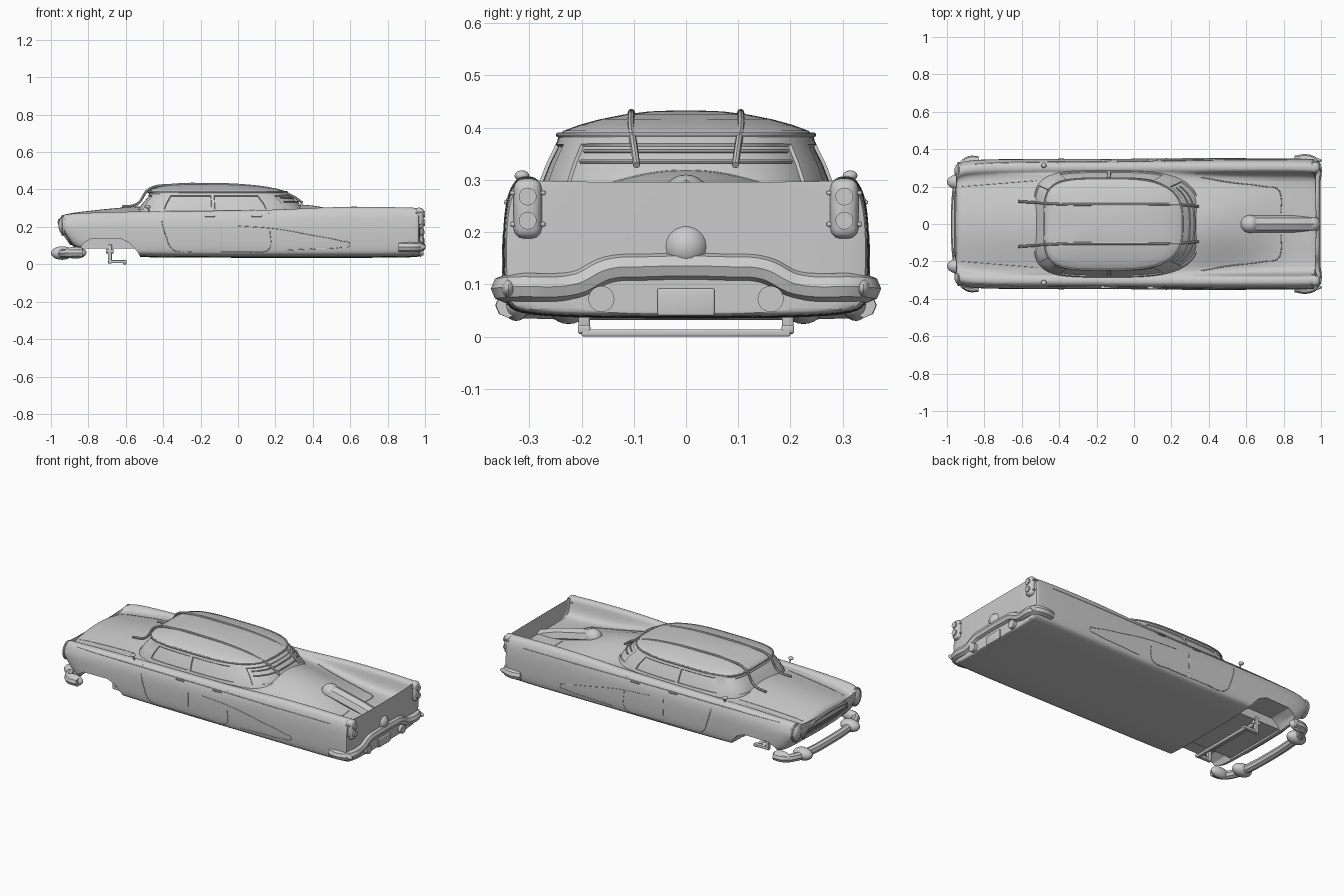
import bpy, bmesh, math
from math import sin, cos, pi
from mathutils import Vector, Matrix
from mathutils.bvhtree import BVHTree

if "Cube" in bpy.data.objects:
    bpy.data.objects.remove(bpy.data.objects["Cube"])

paint = bpy.data.materials.new("grey_paint")
paint.use_nodes = True
GREY = (0.6, 0.6, 0.6, 1)
paint.diffuse_color = GREY
paint.node_tree.nodes["Principled BSDF"].inputs["Base Color"].default_value = GREY


def finish(name, bm, smooth=True):
    """Turn a bmesh into a painted object."""
    bmesh.ops.recalc_face_normals(bm, faces=bm.faces)
    me = bpy.data.meshes.new(name)
    bm.to_mesh(me)
    bm.free()
    ob = bpy.data.objects.new(name, me)
    bpy.context.collection.objects.link(ob)
    me.materials.append(paint)
    if smooth:
        soften(ob)
    return ob


def soften(ob):
    bpy.ops.object.select_all(action='DESELECT')
    ob.select_set(True)
    bpy.context.view_layer.objects.active = ob
    bpy.ops.object.shade_smooth_by_angle(angle=math.radians(40))


def bake(ob):
    """Apply all modifiers, or turn a curve into a mesh."""
    dg = bpy.context.evaluated_depsgraph_get()
    me = bpy.data.meshes.new_from_object(ob.evaluated_get(dg))
    new = bpy.data.objects.new(ob.name, me)
    name = ob.name
    bpy.data.objects.remove(ob)
    new.name = name
    bpy.context.collection.objects.link(new)
    if not me.materials:
        me.materials.append(paint)
    soften(new)
    return new


def tube(name, pts, r, closed=False, smooth=True):
    cu = bpy.data.curves.new(name, 'CURVE')
    cu.dimensions = '3D'
    cu.bevel_depth, cu.bevel_resolution, cu.use_fill_caps = r, 2, True
    cu.resolution_u = 6
    sp = cu.splines.new('BEZIER' if smooth else 'POLY')
    if smooth:
        sp.bezier_points.add(len(pts) - 1)
        for b, p in zip(sp.bezier_points, pts):
            b.co = p
            b.handle_left_type = b.handle_right_type = 'AUTO'
    else:
        sp.points.add(len(pts) - 1)
        for b, p in zip(sp.points, pts):
            b.co = (*p, 1)
    sp.use_cyclic_u = closed
    ob = bpy.data.objects.new(name, cu)
    bpy.context.collection.objects.link(ob)
    return bake(ob)


def ball(name, loc, size):
    bm = bmesh.new()
    bmesh.ops.create_uvsphere(bm, u_segments=20, v_segments=12, radius=1)
    bmesh.ops.transform(bm, matrix=Matrix.Translation(loc) @ Matrix.Diagonal((*size, 1)), verts=bm.verts)
    return finish(name, bm)


def box(name, loc, size, bevel=0.0):
    bm = bmesh.new()
    bmesh.ops.create_cube(bm, size=1)
    bmesh.ops.transform(bm, matrix=Matrix.Translation(loc) @ Matrix.Diagonal((*size, 1)), verts=bm.verts)
    if bevel:
        bmesh.ops.bevel(bm, geom=bm.edges[:], offset=bevel, segments=3, profile=0.5, affect='EDGES')
    return finish(name, bm)


def rod(name, loc, r, depth):
    """Cylinder along x."""
    bm = bmesh.new()
    bmesh.ops.create_cone(bm, cap_ends=True, segments=20, radius1=r, radius2=r, depth=depth)
    bmesh.ops.transform(bm, matrix=Matrix.Translation(loc) @ Matrix.Rotation(pi / 2, 4, 'Y'), verts=bm.verts)
    return finish(name, bm)


def prism(name, profile, y0, y1):
    bm = bmesh.new()
    f = bm.faces.new([bm.verts.new((x, y0, z)) for x, z in profile])
    new = bmesh.ops.extrude_face_region(bm, geom=[f])["geom"]
    bmesh.ops.translate(bm, vec=(0, y1 - y0, 0), verts=[v for v in new if isinstance(v, bmesh.types.BMVert)])
    ob = finish(name, bm, False)
    ob.hide_render = True
    return ob


# Body shell: x, half width, bottom, fender top, valley, centre height
stations = [(-.955, .30, .09, .24, .215, .24), (-.945, .325, .08, .262, .23, .262),
            (-.90, .342, .065, .272, .24, .275), (-.75, .347, .045, .278, .255, .292),
            (-.5, .348, .037, .284, .278, .318), (-.2, .348, .035, .286, .28, .30),
            (.15, .35, .035, .29, .28, .31), (.33, .35, .035, .298, .265, .328),
            (.48, .351, .035, .306, .235, .305), (.65, .351, .035, .308, .208, .255),
            (.78, .351, .035, .307, .2, .212), (.92, .35, .037, .304, .198, .202),
            (.965, .347, .04, .302, .196, .2), (.975, .342, .045, .296, .19, .194)]


def section(w, zb, zf, zv, zc):
    yf, r = w - .046, .028
    return [(0, zb), (.6 * w, zb), (w - .02, zb + .008), (w - .004, zb + .03), (w, .13), (w, .2),
            (w - .006, zf - .045), (yf + r, zf - .016), (yf + .5 * r, zf), (yf - .5 * r, zf),
            (yf - r, zf - .012), (yf - r - .008, zv + .3 * (zf - zv)), (yf - r - .035, zv),
            (.15, zv + .55 * (zc - zv)), (.07, zv + .92 * (zc - zv)), (0, zc)]


bm = bmesh.new()
rings = []
for x, *rest in stations:
    half = section(*rest)
    loop = half + [(-y, z) for y, z in half[-2:0:-1]]
    # the nose leans back towards the chin
    rings.append([bm.verts.new((x + (max(0, .2 - z) * .7 if x < -.89 else 0), y, z)) for y, z in loop])
for a, b in zip(rings, rings[1:]):
    for i in range(len(a)):
        j = (i + 1) % len(a)
        bm.faces.new((a[i], a[j], b[j], b[i]))
n = len(rings[0])
for ring in (rings[0], rings[-1]):
    for i in range(n // 2):
        quad = [ring[i], ring[i + 1], ring[-i - 1], ring[-i]]
        bm.faces.new(list(dict.fromkeys(quad)))
body = finish("body_shell", bm)
sub = body.modifiers.new("round", 'SUBSURF')
sub.levels = sub.render_levels = 2

# Front wheel arches and the open bay between them
arch = [(-.85, -.1), (-.85, .07), (-.83, .11), (-.79, .135), (-.63, .138), (-.58, .115), (-.54, .07), (-.515, .03), (-.51, -.1)]
bay = [(-.84, -.1), (-.84, .085), (-.54, .085), (-.52, .03), (-.52, -.1)]
cutters = [prism("arch_cutter", arch, .2, .5), prism("arch_cutter", arch, -.5, -.2), prism("bay_cutter", bay, -.21, .21)]
for c in cutters:
    m = body.modifiers.new("cut", 'BOOLEAN')
    m.operation, m.object, m.solver = 'DIFFERENCE', c, 'EXACT'
body = bake(body)
for c in cutters:
    bpy.data.objects.remove(c)

bm = bmesh.new()
bm.from_mesh(body.data)
tree = BVHTree.FromBMesh(bm)
bm.free()


def cast(origin, direction, fallback):
    hit = tree.ray_cast(Vector(origin), Vector(direction))[0]
    return hit if hit else Vector(fallback)


def on_side(x, z, s):
    return cast((x, s, z), (0, -s, 0), (x, s * .345, z))


def on_nose(y, z):
    return cast((-2, y, z), (1, 0, 0), (-.92, y, z))


def on_top(x, y):
    return cast((x, y, 1), (0, 0, -1), (x, y, .28))


# Cabin: height, front x, rear x, half width
levels = [(.25, -.545, .38, .295), (.288, -.54, .365, .284), (.33, -.515, .33, .268), (.375, -.475, .275, .246),
          (.386, -.48, .262, .244), (.394, -.476, .245, .234), (.405, -.455, .205, .205), (.416, -.42, .14, .165),
          (.425, -.37, .06, .12), (.431, -.30, -.03, .07), (.433, -.22, -.12, .02)]


def unit(t):
    p = 4.5 if cos(t) < 0 else 2.9
    r = (abs(cos(t)) ** p + abs(sin(t)) ** p) ** (-1 / p)
    return r * cos(t), r * sin(t)


def cabin_point(t, z):
    for a, b in zip(levels, levels[1:]):
        if a[0] <= z <= b[0]:
            k = (z - a[0]) / (b[0] - a[0])
            xf, xr, hy = (a[i] + k * (b[i] - a[i]) for i in (1, 2, 3))
            u, v = unit(t)
            return Vector(((xf + xr) / 2 + u * (xr - xf) / 2, v * hy, z))


COLS = 128
bm = bmesh.new()
rings = [[bm.verts.new(cabin_point(2 * pi * i / COLS, l[0])) for i in range(COLS)] for l in levels]
windows = {}
for k, (a, b) in enumerate(zip(rings, rings[1:])):
    for i in range(COLS):
        j = (i + 1) % COLS
        f = bm.faces.new((a[i], a[j], b[j], b[i]))
        u, v = unit(2 * pi * (i + .5) / COLS)
        if k in (1, 2):
            spans = {"windscreen": u < -.93, "rear": u > .74,
                     "front_door": -.72 < u < -.1, "back_door": -.1 < u < .58}
            for key, inside in spans.items():
                if inside:
                    windows.setdefault((key, v > 0 if "door" in key else 0), []).append(f)
bm.faces.new(rings[-1])
bmesh.ops.recalc_face_normals(bm, faces=bm.faces)
for faces in windows.values():
    bmesh.ops.inset_region(bm, faces=faces, thickness=.008, depth=0, use_even_offset=True)
    bmesh.ops.inset_region(bm, faces=faces, thickness=.002, depth=-.006, use_even_offset=True)
finish("cabin", bm)

# Roof gutter, rear window slats and roof seam
tube("roof_gutter", [cabin_point(2 * pi * i / 64, .386) for i in range(64)], .005, True)
for z in (.335, .355):
    tube("rear_window_slat", [cabin_point(-.75 + .1 * i, z) for i in range(16)], .004)
for s in (-1, 1):
    y = .105 * s
    tube("roof_rail", [(-.62, y * 1.15, .308), (-.54, y * 1.1, .322), (-.475, y * 1.05, .402), (-.35, y, .424),
                       (-.15, y, .428), (.05, y, .42), (.2, y, .398), (.29, y * .95, .365), (.345, y * .9, .328)], .007)

# Tail spine: bulb flowing into a rounded pipe
tube("tail_spine", [(.62, 0, .262), (.74, 0, .235), (.86, 0, .205), (.952, 0, .172)], .045)
ball("spine_bulb", (.62, 0, .262), (.052, .048, .048))
ball("spine_end", (.952, 0, .172), (.045, .045, .045))

# Nose: grille frame and bars
oval = [(.19, .17), (.17, .215), (.1, .228), (-.1, .228), (-.17, .215), (-.19, .17), (-.17, .125), (-.1, .115), (.1, .115), (.17, .125)]
tube("grille_frame", [on_nose(y, z) for y, z in oval], .009, True)
for z in (.15, .172, .194):
    tube("grille_bar", [on_nose(.17 - .034 * i, z) for i in range(11)], .003)

# Bumpers
front = [(-.83, .34, .06), (-.89, .335, .06), (-.93, .28, .058), (-.945, .2, .056), (-.955, 0, .056)]
rear = [(.86, .338, .092), (.93, .345, .092), (.966, .325, .094), (.97, .21, .1), (.97, .15, .128), (.97, .08, .133)]
for name, path, r in (("front_bumper", front, .024), ("rear_bumper", rear, .027)):
    tail = path if path[-1][1] else path[:-1]
    tube(name, path + [(x, -y, z) for x, y, z in reversed(tail)], r)
box("number_plate", (.976, 0, .066), (.012, .11, .052), .004)

for s in (-1, 1):
    # Lamps, bumper bullets and exhaust tips
    ball("headlight", (-.93, .285 * s, .208), (.03, .042, .05))
    tube("headlight_rim", [(-.938, s * (.285 + .042 * cos(a * pi / 6)), .208 + .05 * sin(a * pi / 6)) for a in range(12)], .006, True)
    ball("bumper_bullet", (-.94, .225 * s, .06), (.06, .04, .036))
    ball("bumper_corner", (-.87, .325 * s, .062), (.06, .026, .032))
    ball("rear_bumper_corner", (.93, .34 * s, .092), (.075, .016, .022))
    rod("exhaust_tip", (.972, .162 * s, .072), .025, .04)
    box("tail_light", (.968, .303 * s, .245), (.05, .054, .115), .02)
    for z in (.222, .268):
        rod("tail_lens", (.992, .303 * s, z), .017, .014)
    for z in (.215, .275):
        box("tail_light_rib", (.965, .303 * s, z), (.03, .068, .008), .003)

    # Panel seams, belt line and side spear
    def seam(name, pts, closed=False, r=.002):
        tube(name, [on_side(x, z, s) for x, z in pts], r, closed)
    seam("front_door_seam", [(-.41, .275), (-.405, .22), (-.385, .15), (-.36, .09), (-.33, .07), (-.22, .068), (-.1, .067)])
    seam("door_split_seam", [(-.09, .275), (-.09, .2), (-.09, .13), (-.09, .067)])
    seam("back_door_seam", [(-.09, .067), (.05, .067), (.15, .07), (.17, .09), (.17, .18), (.165, .275)])
    seam("belt_trim", [(-.85 + .1 * i, .262) for i in range(18)])
    seam("side_spear", [(0, .205), (.2, .19), (.4, .155), (.55, .125), (.6, .105), (.55, .09), (.4, .082), (.25, .075)])
    for x in (-.15, .1):
        p = on_side(x, .257, s)
        box("door_handle", p + Vector((0, .004 * s, 0)), (.055, .012, .008), .003)
    tube("hood_seam", [on_top(-.92 + .05 * i, s * (.2 + .004 * i)) for i in range(9)], .002)
    tube("deck_seam", [on_top(x, y * s) for x, y in ((.36, .25), (.5, .225), (.7, .2), (.77, .185), (.785, .15), (.785, .06))], .003)

    # Mirrors and steering gear
    tube("mirror_stem", [(-.475, .31 * s, .275), (-.48, .313 * s, .305)], .004)
    ball("mirror", (-.482, .314 * s, .308), (.014, .014, .01))
    rod("steering_pivot", (-.685, .195 * s, .07), .012, .04)
    box("suspension_strut", (-.685, .195 * s, .055), (.022, .022, .1), .004)
    box("steering_arm", (-.645, .195 * s, .014), (.1, .024, .016), .004)
box("steering_bar", (-.605, 0, .007), (.02, .4, .014), .004)
box("front_axle", (-.685, 0, .07), (.022, .39, .016), .004)
